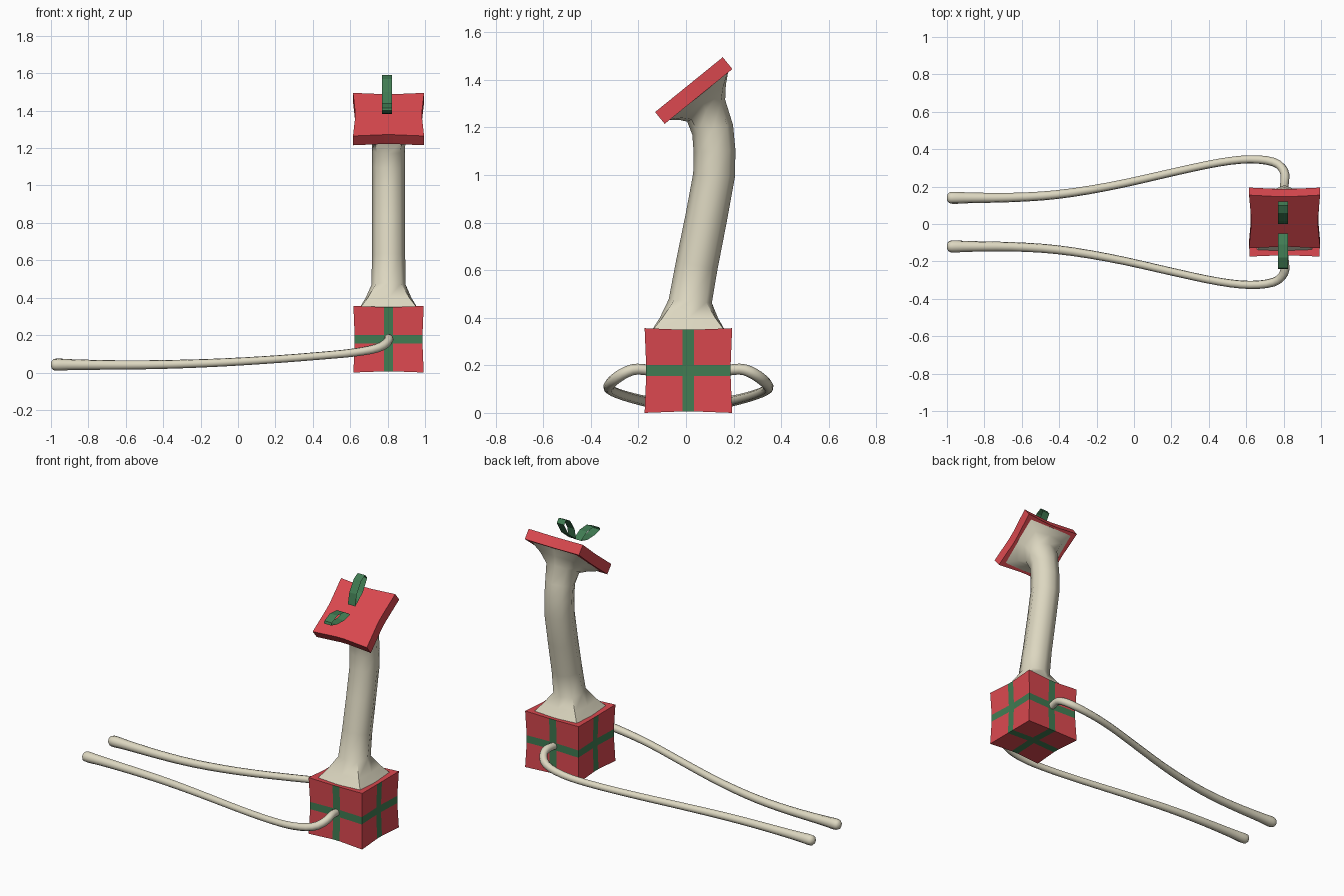
import bpy, bmesh
from math import radians, cos, sin, pi
from mathutils import Matrix, Vector

cube = bpy.data.objects.get("Cube")
if cube:
    bpy.data.objects.remove(cube)


def material(name, colour):
    m = bpy.data.materials.new(name)
    m.use_nodes = True
    m.diffuse_color = (*colour, 1)
    node = m.node_tree.nodes["Principled BSDF"]
    node.inputs["Base Color"].default_value = (*colour, 1)
    node.inputs["Roughness"].default_value = 0.8
    return m


RED = material("wrapping red", (0.70, 0.065, 0.078))
GREEN = material("ribbon green", (0.052, 0.20, 0.085))
CREAM = material("body cream", (0.72, 0.68, 0.53))
CX, CY = 0.805, 0.01      # centre of the box
TILT = radians(39)        # tilt of the lid


def add_object(name, bm, *mats):
    mesh = bpy.data.meshes.new(name)
    bm.to_mesh(mesh)
    bm.free()
    obj = bpy.data.objects.new(name, mesh)
    bpy.context.collection.objects.link(obj)
    for m in mats:
        mesh.materials.append(m)
    return obj


def smooth(obj, angle):
    bpy.ops.object.select_all(action='DESELECT')
    obj.select_set(True)
    bpy.context.view_layer.objects.active = obj
    bpy.ops.object.shade_smooth_by_angle(angle=radians(angle))


def pinched_box(name, half, centre, tilt, pinch, axes, ribbon):
    """Box with sides drawn in at the middle, and an optional ribbon cross."""
    bm = bmesh.new()
    bmesh.ops.create_cube(bm, size=2)
    bmesh.ops.subdivide_edges(bm, edges=bm.edges[:], cuts=2, use_grid_fill=True)
    for v in bm.verts:
        inner = [abs(c) < 0.9 for c in v.co]
        for a in range(3):
            if inner[a]:
                v.co[a] *= 0.39
            elif a in axes:
                v.co[a] *= 1 - pinch * sum(inner[b] for b in axes if b != a)
    if ribbon:
        for f in bm.faces:
            middle = any(abs(c) < 0.05 for c in f.calc_center_median())
            f.material_index = int(middle and f.normal.z < 0.5)
    m = Matrix.Translation(centre) @ Matrix.Rotation(tilt, 4, 'X') @ Matrix.Diagonal((*half, 1))
    bm.transform(m)
    return add_object(name, bm, RED, GREEN)


# Gift box and its tilted lid
pinched_box("gift_box", (0.188, 0.184, 0.178), (CX, CY, 0.178), 0, 0.035, (0, 1, 2), True)
pinched_box("lid", (0.19, 0.183, 0.032), (CX, 0.0325, 1.355), TILT, 0.06, (0, 1), False)

# Neck: eight-sided sections that become square at both ends
# (y, z, tilt in degrees, radius, corner stretch)
sections = [
    (0.010, 0.345, 0, 0.155, 1.40), (0.012, 0.40, 0, 0.122, 1.28),
    (0.018, 0.47, -5, 0.091, 1.04), (0.045, 0.62, -12, 0.089, 1),
    (0.085, 0.82, -12, 0.088, 1), (0.118, 1.00, -5, 0.088, 1),
    (0.120, 1.10, 4, 0.088, 1), (0.112, 1.19, 14, 0.088, 1),
    (0.085, 1.27, 30, 0.092, 1.1), (0.070, 1.305, 37, 0.122, 1.25),
    (0.050, 1.335, 39, 0.165, 1.40),
]
bm = bmesh.new()
rings = []
for y, z, tilt, radius, stretch in sections:
    rot = Matrix.Rotation(radians(tilt), 3, 'X')
    ring = []
    for i in range(8):
        r = radius * (stretch if i % 2 else 1)
        p = rot @ Vector((r * cos(i * pi / 4), r * sin(i * pi / 4), 0))
        ring.append(bm.verts.new(p + Vector((CX, y, z))))
    rings.append(ring)
for low, high in zip(rings, rings[1:]):
    for i in range(8):
        j = (i + 1) % 8
        bm.faces.new((low[i], low[j], high[j], high[i]))
bm.faces.new(rings[0])
bm.faces.new(rings[-1])
bmesh.ops.recalc_face_normals(bm, faces=bm.faces[:])
smooth(add_object("neck", bm, CREAM), 50)

# Trailing arms: (x, distance from the middle, z, radius)
arm_path = [
    (0.80, 0.15, 0.175, 0.022), (0.805, 0.21, 0.19, 0.023), (0.81, 0.27, 0.17, 0.024),
    (0.76, 0.325, 0.13, 0.024), (0.62, 0.34, 0.105, 0.022), (0.45, 0.32, 0.09, 0.021),
    (0.2, 0.265, 0.07, 0.021), (-0.1, 0.195, 0.052, 0.022), (-0.4, 0.145, 0.042, 0.024),
    (-0.65, 0.13, 0.04, 0.025), (-0.9, 0.13, 0.042, 0.029), (-0.96, 0.13, 0.042, 0.034),
    (-0.995, 0.13, 0.042, 0.030), (-1.0, 0.13, 0.042, 0.010),
]
for name, side in (("front_arm", -1), ("back_arm", 1)):
    curve = bpy.data.curves.new(name, 'CURVE')
    curve.dimensions = '3D'
    curve.bevel_depth = 1
    curve.bevel_resolution = 2
    curve.resolution_u = 3
    curve.use_fill_caps = True
    spline = curve.splines.new('NURBS')
    spline.points.add(len(arm_path) - 1)
    for point, (x, d, z, r) in zip(spline.points, arm_path):
        point.co = (x, CY + side * d, z, 1)
        point.radius = r
    spline.order_u = 3
    spline.use_endpoint_u = True
    curve.materials.append(CREAM)
    arm = bpy.data.objects.new(name, curve)
    bpy.context.collection.objects.link(arm)

# Bow: two thin ribbon loops standing over the lid, as (y, z) outlines
loops = {
    "back_bow_loop": [(0.0, 1.43), (0.015, 1.50), (0.06, 1.57), (0.10, 1.59),
                      (0.12, 1.565), (0.075, 1.49)],
    "front_bow_loop": [(-0.05, 1.40), (-0.11, 1.435), (-0.18, 1.44), (-0.235, 1.415),
                       (-0.24, 1.40), (-0.18, 1.385), (-0.11, 1.383)],
}
for name, outline in loops.items():
    bm = bmesh.new()
    pairs = [[bm.verts.new((0.797 + s * 0.026, y, z)) for s in (-1, 1)] for y, z in outline]
    for a, b in zip(pairs, pairs[1:] + pairs[:1]):
        bm.faces.new((a[0], a[1], b[1], b[0]))
    bmesh.ops.recalc_face_normals(bm, faces=bm.faces[:])
    add_object(name, bm, GREEN)
